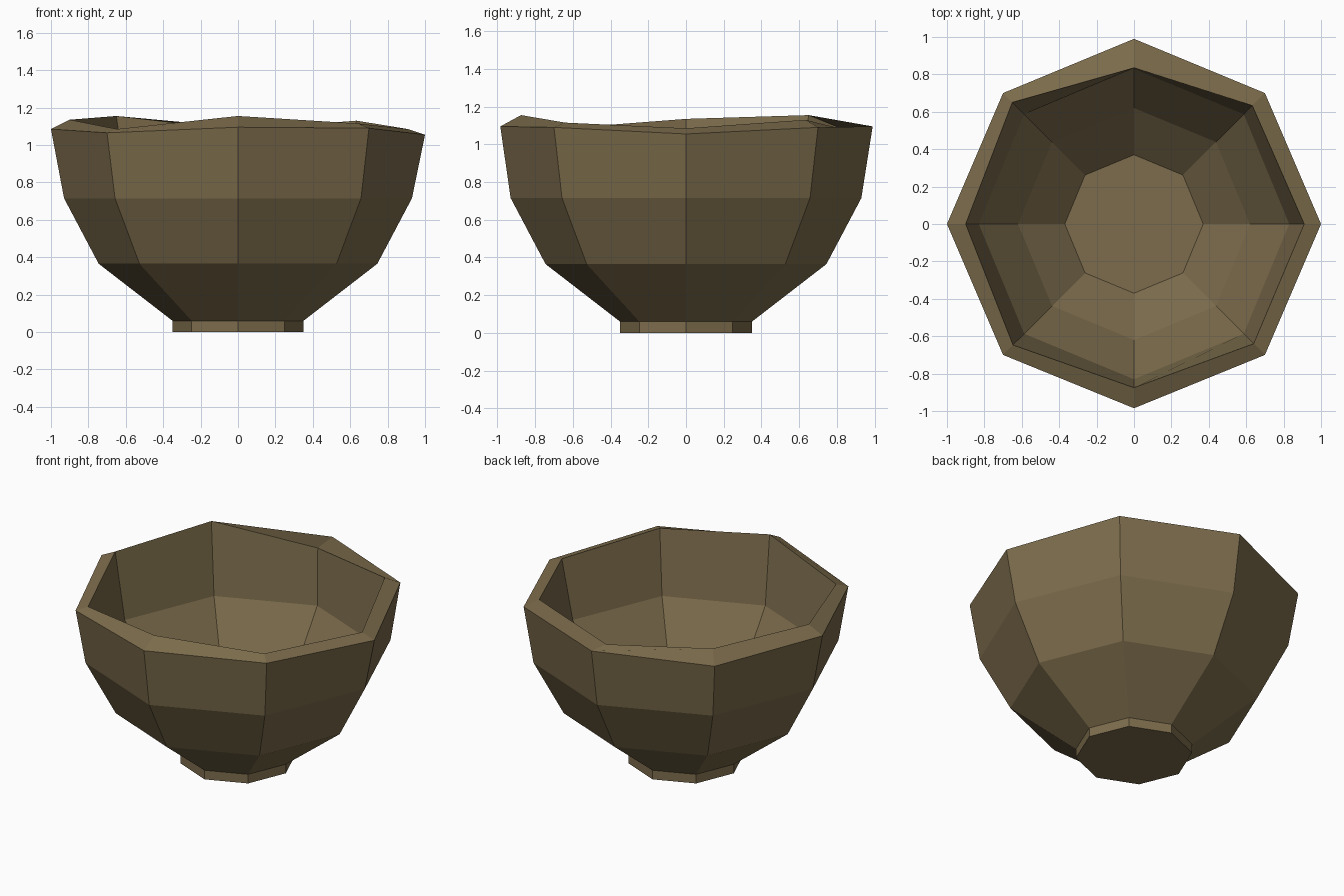
import bpy, bmesh, math

if "Cube" in bpy.data.objects:
    bpy.data.objects.remove(bpy.data.objects["Cube"])

SIDES = 8
wood = bpy.data.materials.new("dull brown")
wood.diffuse_color = (0.202, 0.150, 0.072, 1)
wood.use_nodes = True
wood.node_tree.nodes["Principled BSDF"].inputs["Base Color"].default_value = wood.diffuse_color


def ring(bm, radii, heights):
    """Eight-sided ring; a plain number means the same value at every corner."""
    verts = []
    for i in range(SIDES):
        a = 2 * math.pi * i / SIDES
        r = radii[i] if isinstance(radii, list) else radii
        z = heights[i] if isinstance(heights, list) else heights
        verts.append(bm.verts.new((r * math.cos(a), r * math.sin(a), z)))
    return verts


def lathe(name, rings):
    """Joins rings from bottom outside to the last ring, capping both ends."""
    bm = bmesh.new()
    loops = [ring(bm, r, z) for r, z in rings]
    for a, b in zip(loops, loops[1:]):
        for i in range(SIDES):
            j = (i + 1) % SIDES
            bm.faces.new((a[i], a[j], b[j], b[i]))
    bm.faces.new(loops[0][::-1])
    bm.faces.new(loops[-1])
    bmesh.ops.recalc_face_normals(bm, faces=bm.faces)
    mesh = bpy.data.meshes.new(name)
    bm.to_mesh(mesh)
    bm.free()
    mesh.materials.append(wood)
    ob = bpy.data.objects.new(name, mesh)
    bpy.context.collection.objects.link(ob)
    return ob


# Uneven carved rim, corner by corner from +x counter-clockwise
outer_r = [1.0, 0.99, 0.99, 0.99, 1.0, 0.99, 0.985, 0.99]
outer_z = [1.055, 1.09, 1.095, 1.07, 1.085, 1.065, 1.095, 1.09]
inner_r = [0.91, 0.895, 0.835, 0.92, 0.90, 0.915, 0.875, 0.905]
inner_z = [1.085, 1.13, 1.08, 1.155, 1.135, 1.085, 1.155, 1.115]

# Bowl: foot, outer wall, rim, inner wall, floor
lathe("bowl", [
    (0.35, 0.0), (0.35, 0.06), (0.745, 0.365), (0.93, 0.715),
    (outer_r, outer_z), (inner_r, inner_z),
    (0.83, 0.70), (0.62, 0.39), (0.37, 0.16),
])
